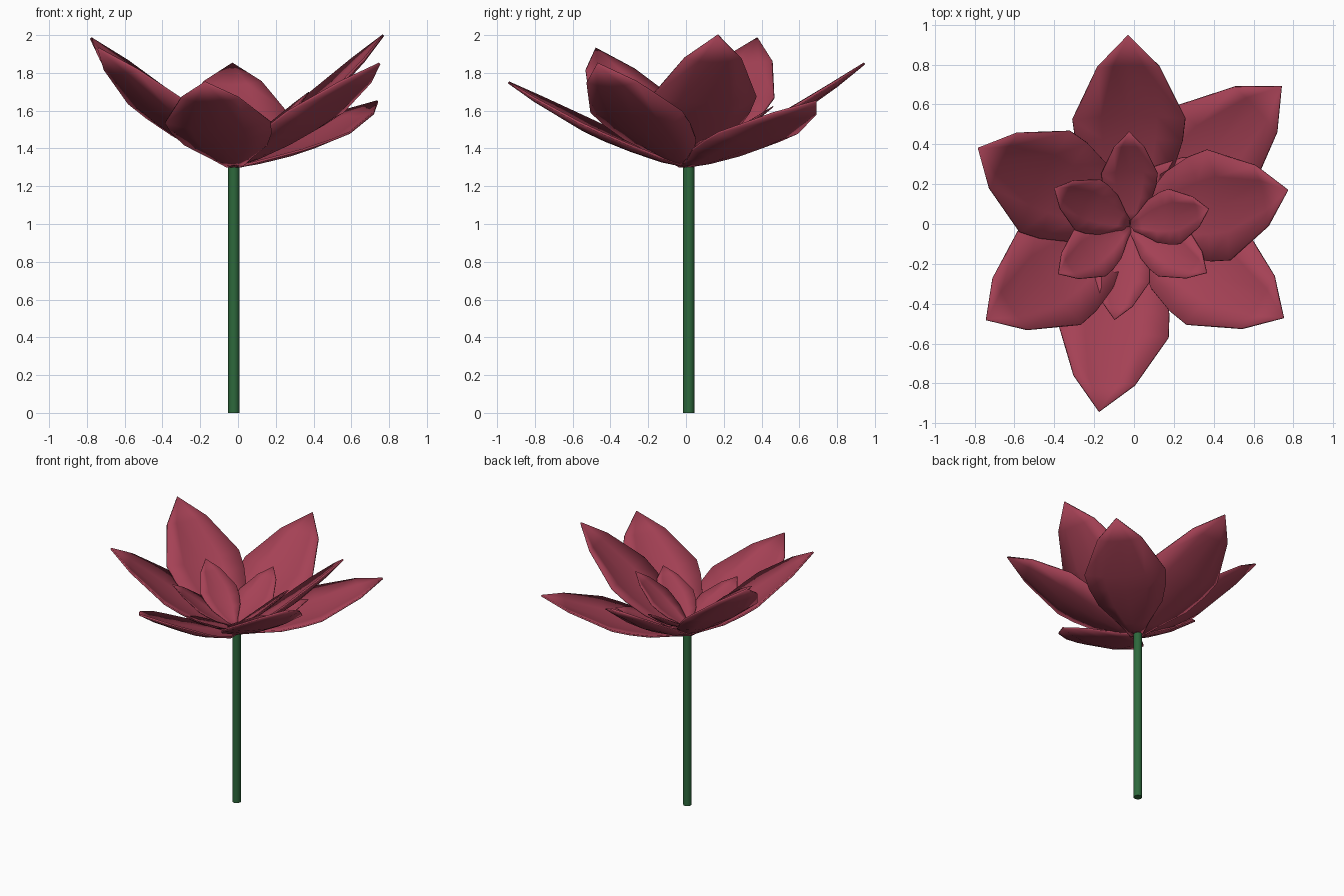
import bpy, bmesh
from mathutils import Vector

if "Cube" in bpy.data.objects:
    bpy.data.objects.remove(bpy.data.objects["Cube"])


def material(name, rgb):
    m = bpy.data.materials.new(name)
    m.diffuse_color = (*rgb, 1)
    m.use_nodes = True
    m.node_tree.nodes["Principled BSDF"].inputs["Base Color"].default_value = m.diffuse_color
    return m


rose = material("rose_red", (0.376, 0.053, 0.091))
green = material("stem_green", (0.026, 0.14, 0.045))

# Petal stations: position along length, half width, centre sag
STATIONS = [(0, .04, 0), (.12, .11, .03), (.28, .22, .05), (.43, .268, .06),
            (.55, .283, .06), (.83, .155, .03), (1, 0, 0)]
COLUMNS = (-1, -.5, 0, .5, 1)


def make_petal(name, base, tip, scale):
    """Cupped leaf-shaped blade reaching from base to tip."""
    along = tip - base
    side = Vector((0, 0, 1)).cross(along).normalized()
    up = along.cross(side).normalized()
    bm = bmesh.new()
    rows = []
    for u, w, sag in STATIONS:
        cols = COLUMNS if w else (0,)
        rows.append([bm.verts.new(base + along * u + side * (w * c * scale)
                                  - up * (scale * sag * (1 - .8 * c * c)))
                     for c in cols])
    for a, b in zip(rows, rows[1:]):
        for i in range(len(COLUMNS) - 1):
            if len(b) == 1:
                bm.faces.new((a[i], b[0], a[i + 1]))
            else:
                bm.faces.new((a[i], b[i], b[i + 1], a[i + 1]))
    bmesh.ops.recalc_face_normals(bm, faces=bm.faces)
    mesh = bpy.data.meshes.new(name)
    bm.to_mesh(mesh)
    bm.free()
    mesh.materials.append(rose)
    ob = bpy.data.objects.new(name, mesh)
    bpy.context.collection.objects.link(ob)
    solid = ob.modifiers.new("thickness", 'SOLIDIFY')
    solid.thickness = .012 * scale
    solid.offset = 0
    bpy.context.view_layer.objects.active = ob
    ob.select_set(True)
    bpy.ops.object.shade_smooth_by_angle(angle=0.6)
    ob.select_set(False)


# Two nested whorls: the inner one is a half-size copy sitting a little higher
TIPS = [(-.03, .945, 1.85), (.74, .69, 1.65), (.77, .17, 2.0), (.75, -.47, 1.85),
        (-.175, -.94, 1.75), (-.74, -.48, 1.93), (-.78, .38, 1.985)]
BASE = Vector((-.02, 0, 1.305))
INNER = Vector((-.02, -.01, 1.35))
for n, t in enumerate(TIPS, 1):
    t = Vector(t)
    make_petal(f"outer_petal_{n}", BASE, t, 1)
    make_petal(f"inner_petal_{n}", INNER, INNER + (t - BASE) * .5, .5)

# Stem
bpy.ops.mesh.primitive_cylinder_add(vertices=12, radius=.03, depth=1.31,
                                    location=(-.022, .015, .655))
stem = bpy.context.object
stem.name = "stem"
stem.data.materials.append(green)
bpy.ops.object.shade_smooth_by_angle(angle=0.6)
